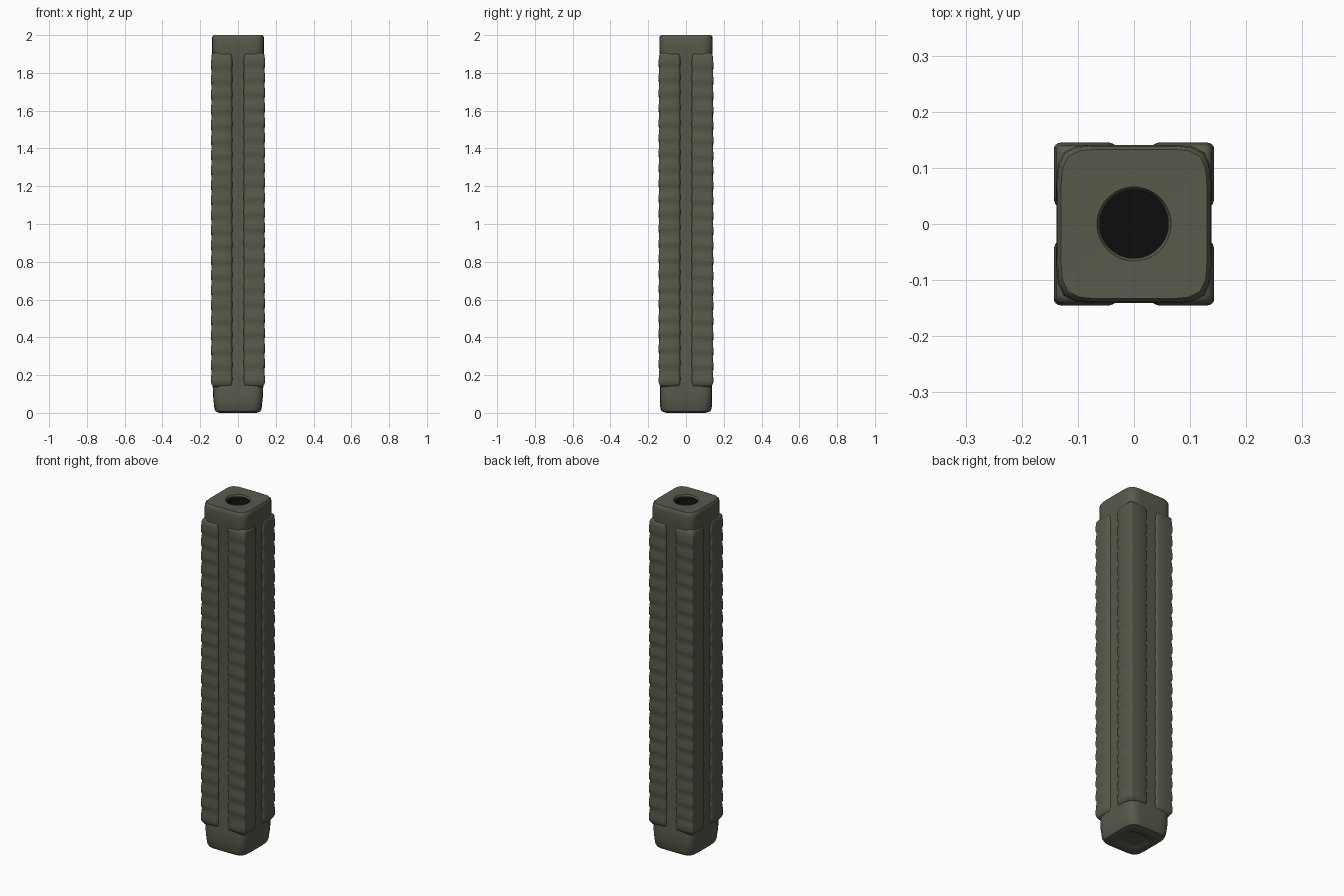
import bpy, bmesh, math
from mathutils import Vector

if "Cube" in bpy.data.objects:
    bpy.data.objects.remove(bpy.data.objects["Cube"])


def material(name, col):
    m = bpy.data.materials.new(name)
    m.diffuse_color = (*col, 1)
    m.use_nodes = True
    m.node_tree.nodes["Principled BSDF"].inputs["Base Color"].default_value = m.diffuse_color
    return m


OLIVE = material("olive rubber", (0.10, 0.10, 0.072))
BLACK = material("black bore", (0.004, 0.004, 0.004))


def squircle(hx, hy, z, power, n=48):
    """Ring between circle (power 2) and square (high power)."""
    pts = []
    for i in range(n):
        a = 2 * math.pi * i / n
        c, s = math.cos(a), math.sin(a)
        r = (abs(c) ** power + abs(s) ** power) ** (-1 / power)
        pts.append(Vector((hx * r * c, hy * r * s, z)))
    return pts


def loft(name, rings, mats, black_from=None, angle=40):
    bm = bmesh.new()
    vr = [[bm.verts.new(p) for p in ring] for ring in rings]
    n = len(vr[0])
    for k, (a, b) in enumerate(zip(vr, vr[1:])):
        for i in range(n):
            f = bm.faces.new((a[i], a[(i + 1) % n], b[(i + 1) % n], b[i]))
            f.material_index = int(black_from is not None and k >= black_from)
    bm.faces.new(vr[0][::-1])
    f = bm.faces.new(vr[-1])
    f.material_index = int(black_from is not None)
    bmesh.ops.recalc_face_normals(bm, faces=bm.faces)
    me = bpy.data.meshes.new(name)
    bm.to_mesh(me)
    bm.free()
    for m in mats:
        me.materials.append(m)
    ob = bpy.data.objects.new(name, me)
    bpy.context.collection.objects.link(ob)
    bpy.ops.object.select_all(action='DESELECT')
    ob.select_set(True)
    bpy.context.view_layer.objects.active = ob
    bpy.ops.object.shade_smooth_by_angle(angle=math.radians(angle))
    return ob


# Core: dimpled foot, waisted shaft, flat collar, then the bore going down
profile = [  # half x, half y, z, squareness
    (0.050, 0.050, 0.012, 4), (0.062, 0.062, 0.010, 4), (0.075, 0.075, 0.001, 4),
    (0.100, 0.105, 0.000, 5), (0.119, 0.128, 0.008, 6), (0.125, 0.136, 0.022, 6),
    (0.131, 0.138, 0.080, 7), (0.134, 0.138, 0.140, 7), (0.131, 0.133, 0.180, 7),
    (0.131, 0.133, 1.870, 7), (0.138, 0.141, 1.910, 7), (0.138, 0.141, 1.975, 7),
    (0.136, 0.139, 1.992, 7), (0.130, 0.133, 2.000, 7), (0.066, 0.066, 1.998, 2),
    (0.061, 0.061, 1.990, 2), (0.061, 0.061, 0.150, 2)]
loft("grip_core", [squircle(*p) for p in profile], [OLIVE, BLACK], black_from=15)


# Corner pads: square strips with stepped ribs, one per corner
def pad_ring(sx, sy, out, z):
    inner, r = 0.034, 0.012
    x, y = 0.143 - out, 0.145 - out
    pts = [(0.05, 0.05), (x - 0.012, inner - 0.004), (x - 0.003, inner + 0.001),
           (x, inner + 0.009), (x, 0.085)]
    for i in range(5):
        a = math.pi / 2 * i / 4
        pts.append((x - r + r * math.cos(a), y - r + r * math.sin(a)))
    pts += [(0.085, y), (inner + 0.009, y), (inner + 0.001, y - 0.003),
            (inner - 0.004, y - 0.012)]
    # the first point stays hidden in the core, outside the bore
    return [Vector((sx * px, sy * py, z)) for px, py in pts]


Z0, Z1, RIBS = 0.150, 1.900, 22
step = (Z1 - Z0) / RIBS
for sx, xn in ((-1, "left"), (1, "right")):
    for sy, yn in ((-1, "front"), (1, "back")):
        shift = 0.012 * (sx - sy) / 2
        rings = [pad_ring(sx, sy, 0.012, Z0 - 0.012)]
        for k in range(RIBS):
            z = Z0 + k * step + (shift if k else 0)
            rings += [pad_ring(sx, sy, o, z + f * step) for o, f in
                      ((0.0045, 0.0), (0.0005, 0.14), (0.0, 0.35), (0.002, 0.7))]
        rings.append(pad_ring(sx, sy, 0.004, Z1 - 0.004))
        rings.append(pad_ring(sx, sy, 0.012, Z1 + 0.006))
        loft(f"ribbed_pad_{yn}_{xn}", rings, [OLIVE], angle=60)
